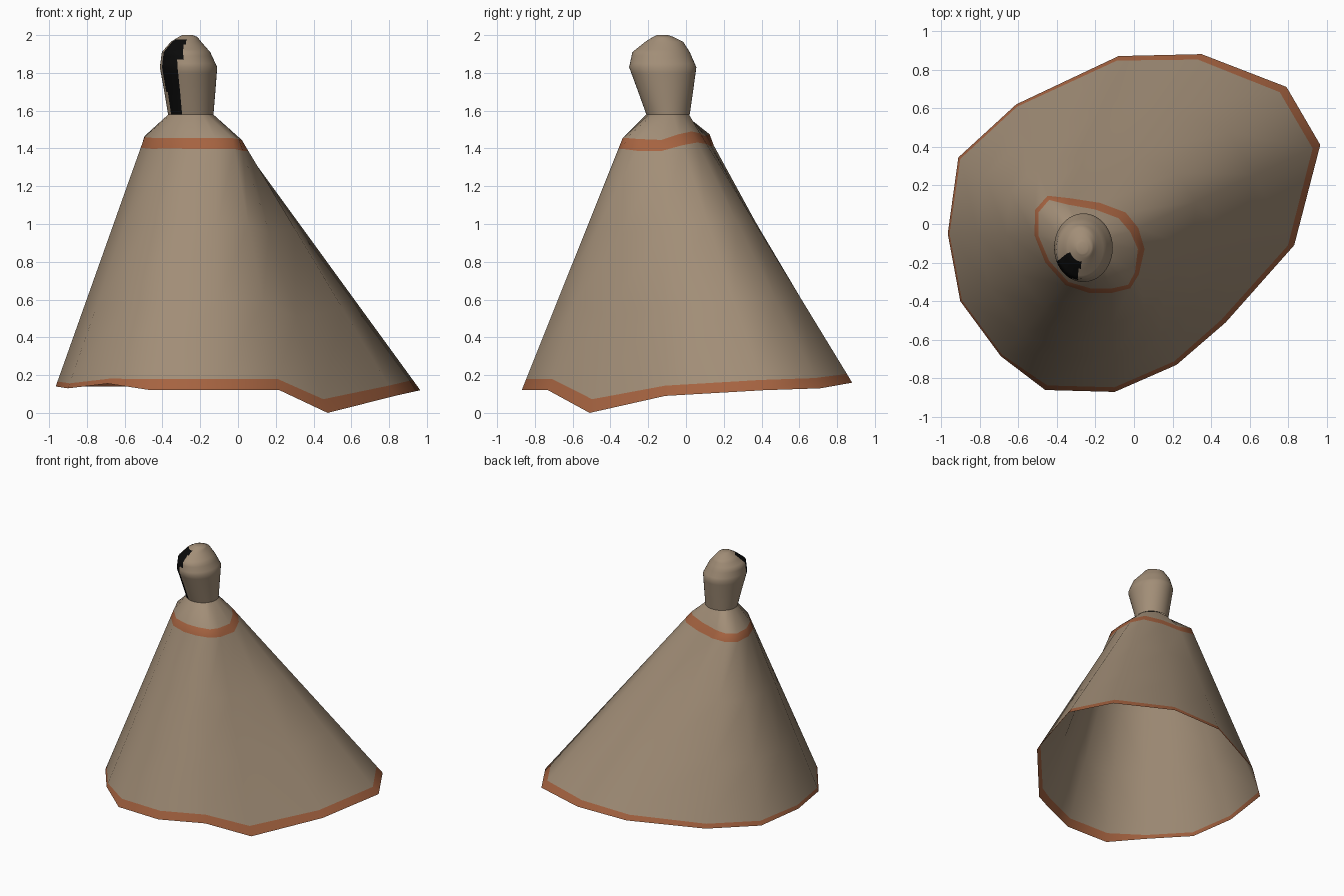
import bpy, bmesh, math
from mathutils import Vector

if "Cube" in bpy.data.objects:
    bpy.data.objects.remove(bpy.data.objects["Cube"])


def material(name, rgb):
    m = bpy.data.materials.new(name)
    m.diffuse_color = (*rgb, 1)
    m.use_nodes = True
    m.node_tree.nodes["Principled BSDF"].inputs["Base Color"].default_value = m.diffuse_color
    return m


TAN = material("tan cloth", (0.36, 0.27, 0.185))
RUST = material("rust trim", (0.38, 0.125, 0.052))
BLACK = material("black shadow", (0.003, 0.003, 0.003))


def loft(name, rings, mats, rule, cap=False):
    """Skin a stack of closed rings; rule(row, centre) gives the material index."""
    bm = bmesh.new()
    rows = [[bm.verts.new(p) for p in ring] for ring in rings]
    n = len(rows[0])
    for r in range(len(rows) - 1):
        for i in range(n):
            j = (i + 1) % n
            f = bm.faces.new((rows[r][i], rows[r][j], rows[r + 1][j], rows[r + 1][i]))
            f.material_index = rule(r, f.calc_center_median())
    if cap:
        bm.faces.new(rows[-1])
    me = bpy.data.meshes.new(name)
    bm.to_mesh(me)
    bm.free()
    ob = bpy.data.objects.new(name, me)
    bpy.context.collection.objects.link(ob)
    for m in mats:
        me.materials.append(m)
    bpy.ops.object.select_all(action='DESELECT')
    ob.select_set(True)
    bpy.context.view_layer.objects.active = ob
    bpy.ops.object.shade_smooth_by_angle(angle=math.radians(60))
    return ob


# Uneven hem: x, y, z, trim width as a share of the slope (counter-clockwise)
hem = [(-.46, -.86, .12, .045), (-.10, -.87, .12, .045), (.22, -.73, .12, .045),
       (.475, -.51, 0, .05), (.83, -.11, .09, .04), (.965, .41, .12, .04),
       (.79, .71, .13, .04), (.35, .88, .16, .035), (-.08, .87, .16, .03),
       (-.61, .62, .14, .025), (-.91, .345, .14, .025), (-.965, -.05, .14, .02),
       (-.90, -.40, .13, .02), (-.69, -.685, .155, .02)]
# Shoulder line, matching the hem point for point
shoulder = [(-.22, -.335, 1.455), (-.12, -.335, 1.455), (-.03, -.315, 1.455),
            (.005, -.25, 1.45), (.02, -.13, 1.445), (-.02, -.04, 1.475),
            (-.08, .03, 1.49), (-.20, .075, 1.48), (-.34, .10, 1.465),
            (-.44, .125, 1.475), (-.495, .06, 1.465), (-.495, -.06, 1.46),
            (-.44, -.19, 1.455), (-.34, -.30, 1.455)]
lo = [Vector(h[:3]) for h in hem]
hi = [Vector(s) for s in shoulder]
hem_trim = [a.lerp(b, h[3]) for a, b, h in zip(lo, hi, hem)]
shoulder_trim = [a.lerp(b, .957) for a, b in zip(lo, hi)]
middle = [[a.lerp(b, t) for a, b in zip(hem_trim, shoulder_trim)] for t in (.33, .67)]

# Neck opening, each point facing its shoulder point
NECK = (1.58, -.25, -.095, .12, .115)
neck = []
for p in hi:
    a = math.atan2(p.y - NECK[2], p.x - NECK[1])
    neck.append(Vector((NECK[1] + NECK[3] * math.cos(a), NECK[2] + NECK[4] * math.sin(a), NECK[0])))

# Open cloak with trimmed hem and shoulder seam
loft("cloak", [lo, hem_trim, *middle, shoulder_trim, hi, neck], [TAN, RUST],
     lambda r, c: 1 if r in (0, 4) else 0)

# Hood profile: z, centre x, centre y, radius x, radius y
hood = [NECK, (1.70, -.255, -.108, .135, .145), (1.83, -.262, -.123, .152, .178),
        (1.91, -.275, -.132, .128, .152), (1.965, -.275, -.115, .080, .10),
        (1.99, -.265, -.12, .05, .055), (2.0, -.268, -.125, .028, .03)]
SEG, STEP = 48, 4
rings = []
for k, (a, b) in enumerate(zip(hood, hood[1:])):
    for s in range(STEP):
        z, x, y, rx, ry = [u + (v - u) * s / STEP for u, v in zip(a, b)]
        rings.append([(x + rx * math.cos(t), y + ry * math.sin(t), z)
                      for t in (math.tau * i / SEG for i in range(SEG))])
z, x, y, rx, ry = hood[-1]
rings.append([(x + rx * math.cos(math.tau * i / SEG), y + ry * math.sin(math.tau * i / SEG), z)
              for i in range(SEG)])


# Dark face opening on the front left of the hood
def face_rule(r, c):
    a = math.degrees(math.atan2(c.y + .115, c.x + .262)) % 360
    right = 261 if c.z > 1.87 else 253
    return 1 if 206 < a < right and c.z < 1.978 else 0


loft("hood", rings, [TAN, BLACK], face_rule, cap=True)
